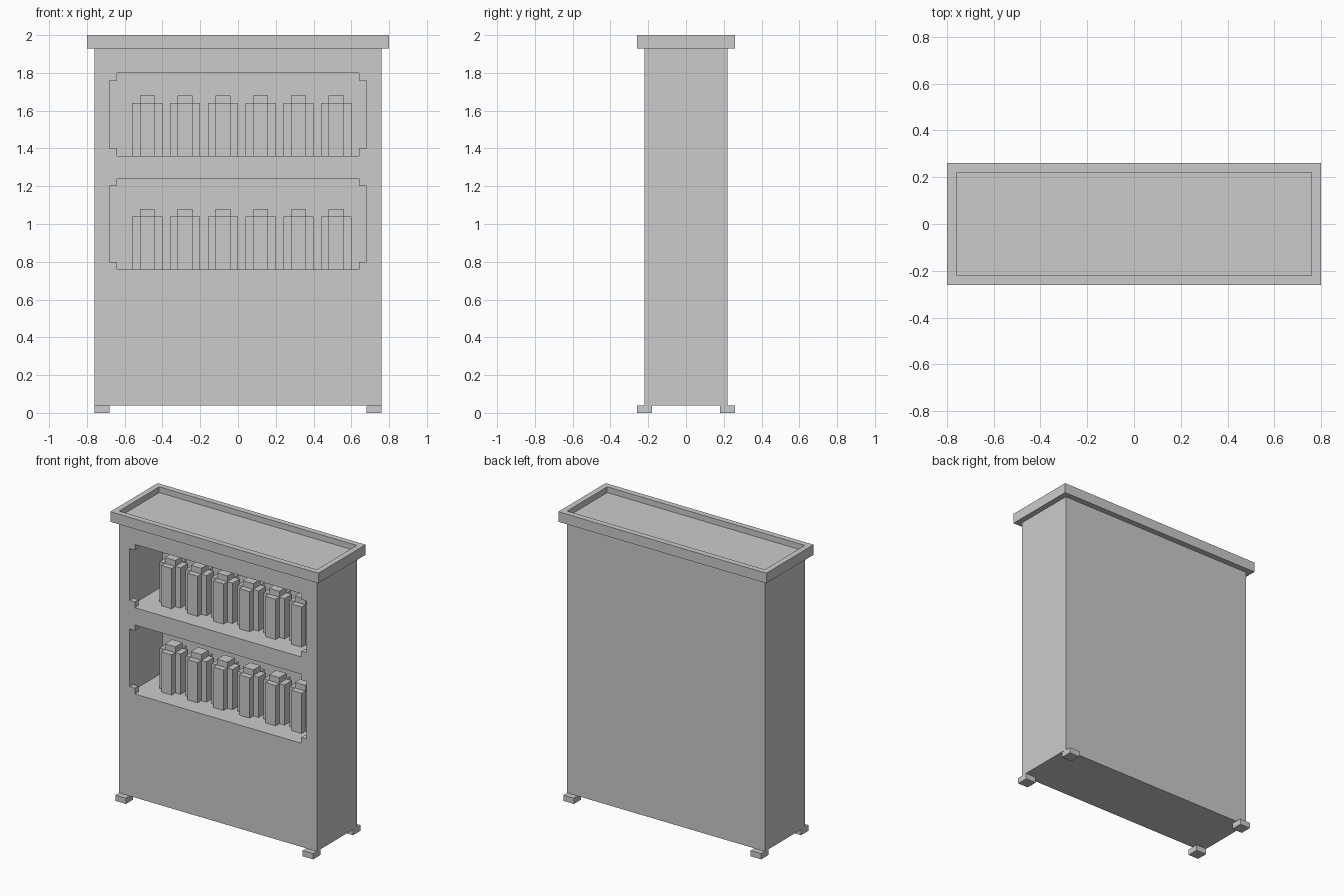
import bpy, bmesh

if "Cube" in bpy.data.objects:
    bpy.data.objects.remove(bpy.data.objects["Cube"])


def cells(name, xs, ys, zs, solid, loc=(0, 0, 0)):
    """Blocky solid on an uneven grid: skin every filled cell next to an empty one."""
    nx, ny, nz = len(xs) - 1, len(ys) - 1, len(zs) - 1

    def full(c):
        return all(0 <= v < n for v, n in zip(c, (nx, ny, nz))) and solid(*c)

    bm, verts = bmesh.new(), {}

    def vert(k):
        if k not in verts:
            verts[k] = bm.verts.new((xs[k[0]], ys[k[1]], zs[k[2]]))
        return verts[k]

    for c in [(i, j, k) for i in range(nx) for j in range(ny) for k in range(nz)]:
        if not full(c):
            continue
        for a in range(3):
            u, w = (a + 1) % 3, (a + 2) % 3
            for s in (0, 1):
                n = list(c)
                n[a] += 2 * s - 1
                if full(n):
                    continue
                loop = []
                for du, dw in ((0, 0), (1, 0), (1, 1), (0, 1)):
                    p = list(c)
                    p[a] += s
                    p[u] += du
                    p[w] += dw
                    loop.append(vert(tuple(p)))
                bm.faces.new(loop if s else loop[::-1])
    me = bpy.data.meshes.new(name)
    bm.to_mesh(me)
    bm.free()
    ob = bpy.data.objects.new(name, me)
    ob.location = loc
    bpy.context.collection.objects.link(ob)
    return ob


def box(name, x, y, z):
    return cells(name, x, y, z, lambda i, j, k: True)


# Cabinet body with two shelf niches, corners notched at the front
def body_solid(i, j, k):
    if i in (0, 4) or j == 2 or k in (0, 4, 8):
        return True
    notch = i in (1, 3) and k in (1, 3, 5, 7)
    return notch and j == 0


cells("cabinet_body", [-.76, -.68, -.64, .64, .68, .76], [-.22, -.18, .14, .22],
      [.04, .76, .80, 1.20, 1.24, 1.36, 1.40, 1.76, 1.80, 1.93], body_solid)

# Thin side panels
for s, side in ((-1, "left"), (1, "right")):
    box(side + "_side_panel", sorted((s * .75, s * .761)), [-.20, .20], [.04, 1.93])

# Lid with a raised rim
cells("top_tray", [-.80, -.76, .76, .80], [-.26, -.22, .22, .26], [1.93, 1.96, 2.0],
      lambda i, j, k: k == 0 or i != 1 or j != 1)

# Feet
for sx, side in ((-1, "left"), (1, "right")):
    for sy, end in ((-1, "front"), (1, "back")):
        box(f"{end}_{side}_foot", sorted((sx * .68, sx * .76)),
            sorted((sy * .18, sy * .26)), [0, .04])

# Bottles: plus-shaped body with a square cap, six on each shelf
arm = [-.08, -.04, .04, .08]
first = None
for shelf, z in (("lower", .76), ("upper", 1.36)):
    for n in range(6):
        pos = (-.48 + .2 * n, -.02, z)
        name = f"{shelf}_bottle_{n + 1}"
        if first is None:
            first = cells(name, arm, arm, [0, .28, .32],
                          lambda i, j, k: (i == 1 and j == 1) or (k == 0 and (i == 1 or j == 1)), pos)
        else:
            ob = bpy.data.objects.new(name, first.data)
            ob.location = pos
            bpy.context.collection.objects.link(ob)
